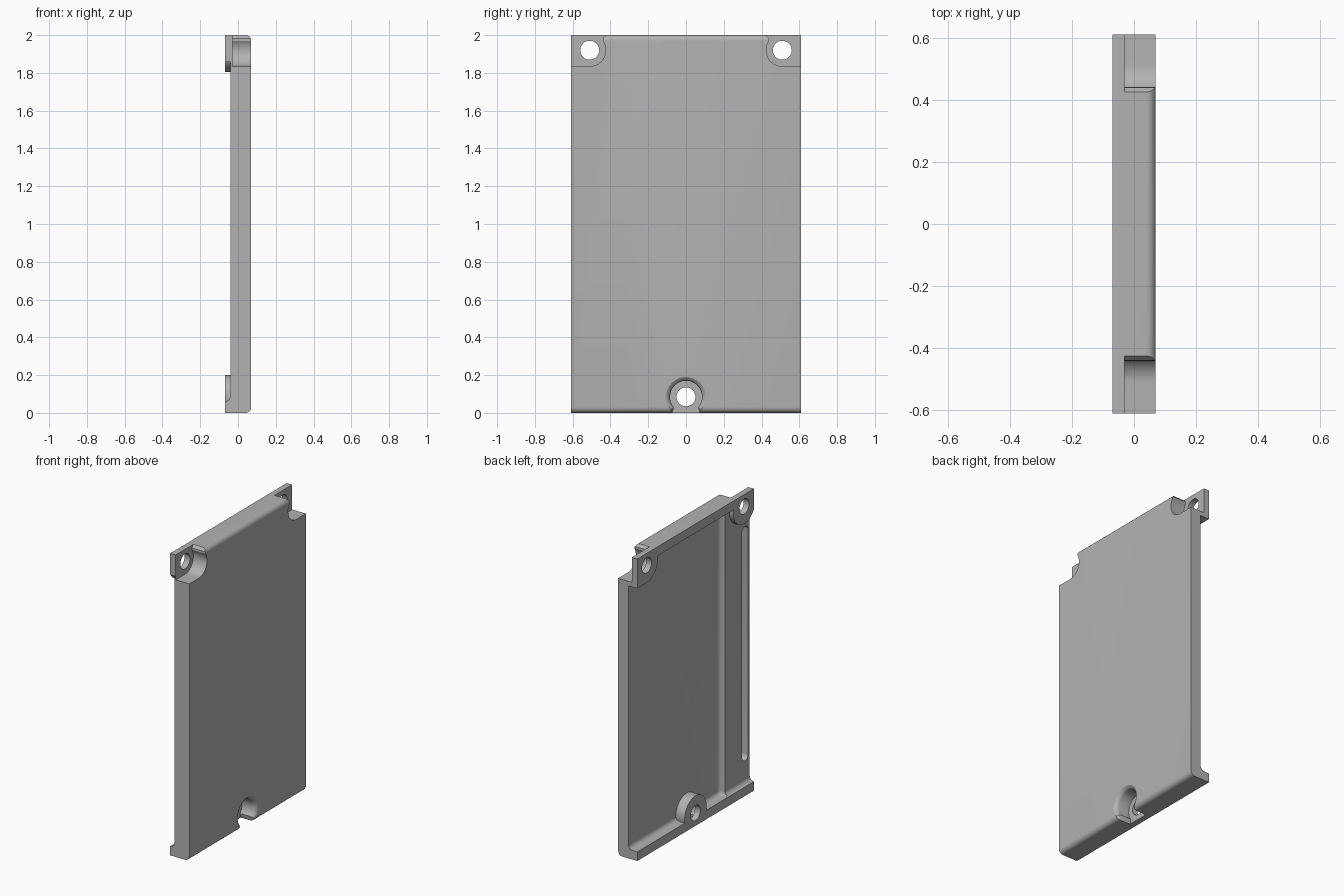
import bpy, bmesh
from math import sin, cos, pi, radians

cube = bpy.data.objects.get("Cube")
if cube:
    bpy.data.objects.remove(cube)

grey = bpy.data.materials.new("plain grey")
grey.use_nodes = True
grey.diffuse_color = (0.45, 0.45, 0.45, 1)
grey.node_tree.nodes["Principled BSDF"].inputs["Base Color"].default_value = (0.45, 0.45, 0.45, 1)

BACK, FACE = -0.07, 0.07        # rim plane and outer face
LOW, HIGH = -0.005, -0.04       # the two inner floor levels
W, H = 0.61, 2.0                # half width and height
LUG_FLOOR = -0.03
HOLES = [(-0.51, 1.92), (0.51, 1.92), (0, 0.085)]


def loft(name, rings):
    """Skin a list of equal-length closed rings and cap both ends."""
    bm = bmesh.new()
    loops = [[bm.verts.new(p) for p in ring] for ring in rings]
    n = len(loops[0])
    for a, b in zip(loops, loops[1:]):
        for i in range(n):
            j = (i + 1) % n
            bm.faces.new((a[i], a[j], b[j], b[i]))
    bm.faces.new(loops[0])
    bm.faces.new(loops[-1])
    bmesh.ops.remove_doubles(bm, verts=bm.verts, dist=1e-5)
    bmesh.ops.recalc_face_normals(bm, faces=bm.faces)
    mesh = bpy.data.meshes.new(name)
    bm.to_mesh(mesh)
    bm.free()
    mesh.materials.append(grey)
    obj = bpy.data.objects.new(name, mesh)
    bpy.context.collection.objects.link(obj)
    return obj


def prism(name, outline, x0, x1):
    return loft(name, [[(x, y, z) for y, z in outline] for x in (x0, x1)])


def arc(cy, cz, r, a0, a1, n=24):
    return [(cy + r * cos(radians(a0 + (a1 - a0) * i / n)),
             cz + r * sin(radians(a0 + (a1 - a0) * i / n))) for i in range(n + 1)]


def disc(c, r, n=48):
    return arc(c[0], c[1], r, 0, 360, n)[:-1]


def combine(target, tool, operation):
    mod = target.modifiers.new(operation, "BOOLEAN")
    mod.operation, mod.solver, mod.object = operation, "EXACT", tool
    bpy.context.view_layer.objects.active = target
    bpy.ops.object.modifier_apply(modifier=mod.name)
    bpy.data.objects.remove(tool)


def section(y, floor):
    """Vertical section: rounded outer edges, rims at both ends, coved floor."""
    half = [(FACE - 0.03 + 0.03 * cos(t), 0.03 - 0.03 * sin(t))
            for t in (i * pi / 16 for i in range(9))]
    half += [(BACK, 0), (BACK, 0.06)]
    half += [(floor - 0.03 + 0.03 * sin(t), 0.09 - 0.03 * cos(t))
             for t in (i * pi / 16 for i in range(9))]
    full = half + [(x, H - z) for x, z in reversed(half)]
    return [(x, y, z) for x, z in full]


# Panel body, with the inner floor stepping down through a cove
stations = [(-W, HIGH)]
for i in range(9):
    t = i * pi / 16
    stations.append((-0.315 - 0.035 * cos(t), HIGH + (LOW - HIGH) * sin(t)))
stations.append((W, LOW))
cover = loft("cover_panel", [section(y, f) for y, f in stations])

# Screw bosses on the inner side
right, left, bottom = HOLES
R = 0.115
lug = [(max(y, -W), min(z, H)) for y, z in disc(right, R)]
combine(cover, prism("right_boss", lug, BACK, 0.01), "UNION")
lug = arc(*left, R, 180, 270) + [(W, left[1] - R), (W, H), (left[0] - R, H)]
combine(cover, prism("left_boss", lug, BACK, 0.01), "UNION")
lug = [(y, max(z, 0)) for y, z in disc(bottom, R)]
combine(cover, prism("bottom_boss", lug, BACK, 0.01), "UNION")

# Corner recesses on the outer side, open to the top and side
r = 0.085
for side in (-1, 1):
    edge = W + 0.05
    shape = [(edge, H + 0.05), (0.425, H + 0.05), (0.425, H), (0.44, 1.982)]
    shape += arc(*left, r, 145, 270) + [(edge, left[1] - r)]
    combine(cover, prism("corner_recess", [(side * y, z) for y, z in shape],
                         LUG_FLOOR, FACE + 0.05), "DIFFERENCE")

# Bottom recess with a rounded mouth and flared neck
rings = []
for x, grow in [(LUG_FLOOR, 0), (0.045, 0), (0.055, 0.003), (0.063, 0.009), (FACE, 0.02), (0.08, 0.05)]:
    shape = arc(*bottom, r + grow, -40, 220, 40)
    shape += [(-0.066 - grow, 0.02), (-0.085 - grow, -0.03), (0.085 + grow, -0.03), (0.066 + grow, 0.02)]
    rings.append([(x, y, z) for y, z in shape])
combine(cover, loft("bottom_recess", rings), "DIFFERENCE")

# Screw holes
for hole in HOLES:
    combine(cover, prism("screw_hole", disc(hole, 0.05), -0.2, 0.2), "DIFFERENCE")

# Long groove in the raised inner strip
groove = arc(-0.561, 1.73, 0.031, 0, 180, 12) + arc(-0.561, 0.24, 0.031, 180, 360, 12)
combine(cover, prism("groove", groove, -0.1, 0.015), "DIFFERENCE")

bpy.ops.object.select_all(action="DESELECT")
cover.select_set(True)
bpy.context.view_layer.objects.active = cover
bpy.ops.object.shade_smooth_by_angle(angle=radians(30))
